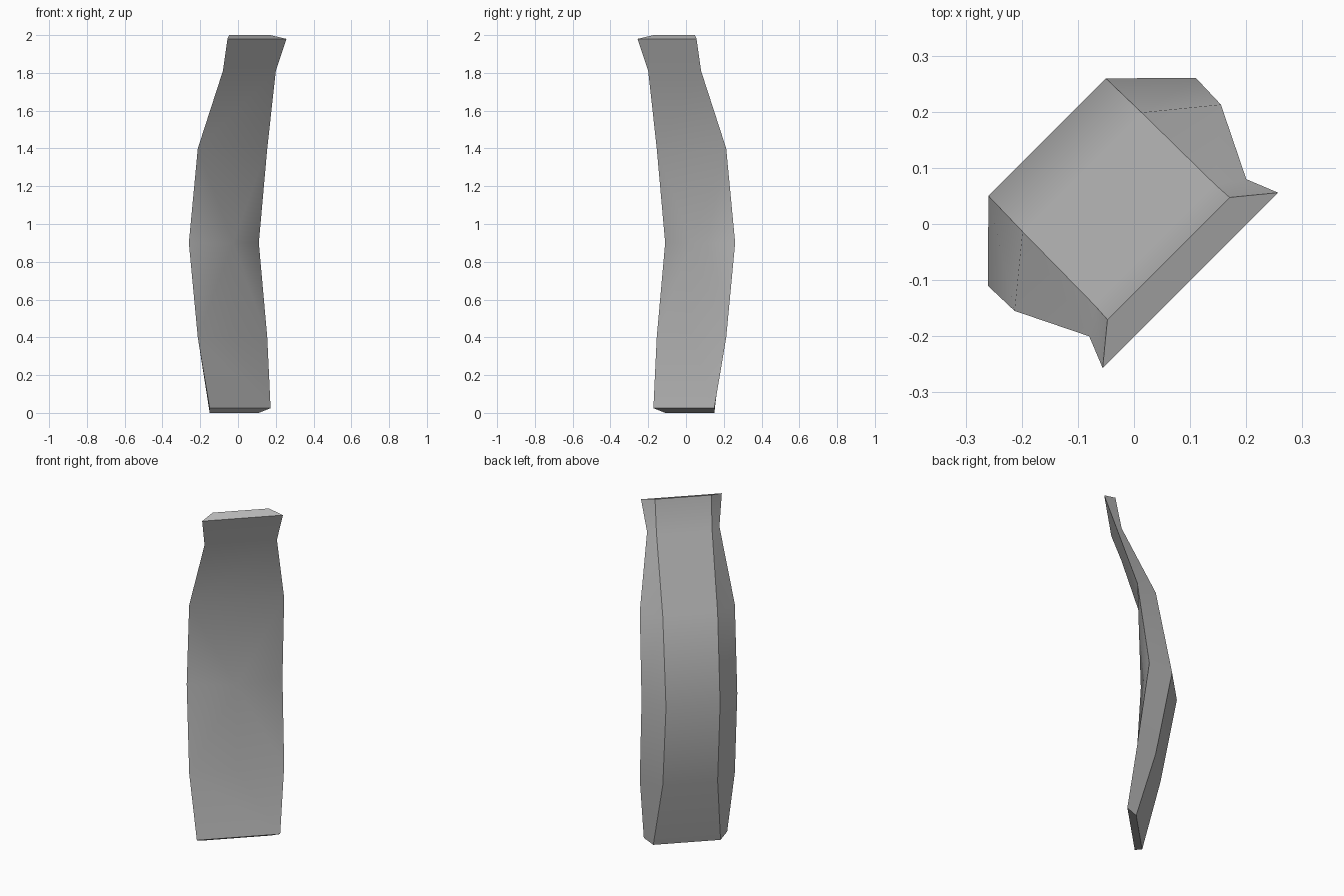
import bpy, bmesh, math
from mathutils import Matrix

cube = bpy.data.objects.get("Cube")
if cube:
    bpy.data.objects.remove(cube, do_unlink=True)

grey = bpy.data.materials.new("plain grey")
grey.use_nodes = True
colour = (0.5, 0.5, 0.5, 1)
grey.diffuse_color = colour
grey.node_tree.nodes["Principled BSDF"].inputs["Base Color"].default_value = colour

# Cross-sections from bottom to top: (depth, half width, height)
outer_profile = [(-0.028, 0.184, 0.0), (-0.131, 0.15, 0.4), (-0.219, 0.148, 0.9),
                 (-0.131, 0.15, 1.4), (0.054, 0.152, 1.81), (0.087, 0.154, 2.0)]
inner_profile = [(0.016, 0.228, 0.025), (-0.041, 0.26, 0.4), (-0.106, 0.262, 0.9),
                 (-0.041, 0.26, 1.4), (0.085, 0.198, 1.81), (0.142, 0.221, 1.98)]

bm = bmesh.new()


def edge_line(profile, side):
    return [bm.verts.new((u, side * v, z)) for u, v, z in profile]


outer_l, outer_r = edge_line(outer_profile, 1), edge_line(outer_profile, -1)
inner_l, inner_r = edge_line(inner_profile, 1), edge_line(inner_profile, -1)


def strip(a, b):
    for i in range(len(a) - 1):
        bm.faces.new((a[i], b[i], b[i + 1], a[i + 1]))


# Narrow back band and the two slanted sides
strip(outer_l, outer_r)
strip(outer_r, inner_r)
strip(inner_l, outer_l)

# Hollow inner face with a raised crease in the middle
low = bm.verts.new((-0.041, 0, 0.4))
peak = bm.verts.new((-0.037, 0, 0.9))
bm.faces.new((inner_r[0], inner_l[0], inner_l[1], low, inner_r[1]))
for line in (inner_l, inner_r):
    bm.faces.new((low, line[1], peak))
    bm.faces.new((line[1], line[2], peak))
    bm.faces.new((line[2], line[3], peak))
bm.faces.new((inner_l[3], inner_r[3], peak))
strip(inner_r[3:], inner_l[3:])

# Sloping end caps
for i in (0, -1):
    bm.faces.new((outer_l[i], outer_r[i], inner_r[i], inner_l[i]))

bmesh.ops.recalc_face_normals(bm, faces=bm.faces)
bm.transform(Matrix.Rotation(-math.pi / 4, 4, "Z"))
mesh = bpy.data.meshes.new("curved_plank")
bm.to_mesh(mesh)
bm.free()
mesh.materials.append(grey)

plank = bpy.data.objects.new("curved_plank", mesh)
bpy.context.collection.objects.link(plank)
bpy.ops.object.select_all(action="DESELECT")
plank.select_set(True)
bpy.context.view_layer.objects.active = plank
bpy.ops.object.shade_smooth_by_angle(angle=math.radians(35))
